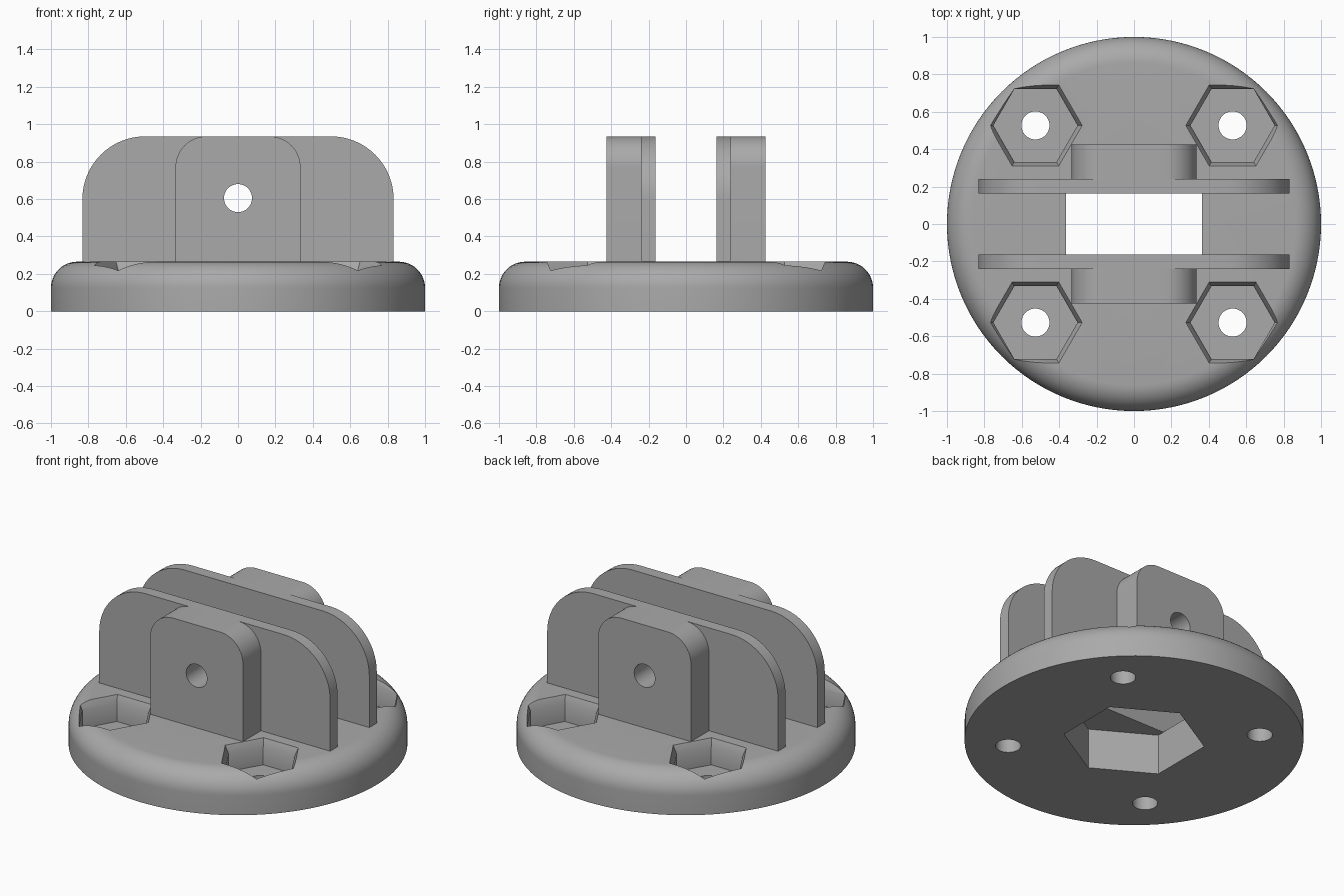
import bpy
import bmesh
import math
from mathutils import Matrix, Vector

cube = bpy.data.objects.get("Cube")
if cube:
    bpy.data.objects.remove(cube, do_unlink=True)

TOP = 0.265      # top of the round base
CREST = 0.935    # top of the upright plates

grey = bpy.data.materials.new("plain grey")
grey.use_nodes = True
grey.diffuse_color = (0.4, 0.4, 0.4, 1)
grey.node_tree.nodes["Principled BSDF"].inputs["Base Color"].default_value = (0.4, 0.4, 0.4, 1)


def make_object(name, bm):
    bmesh.ops.recalc_face_normals(bm, faces=bm.faces)
    mesh = bpy.data.meshes.new(name)
    bm.to_mesh(mesh)
    bm.free()
    mesh.materials.append(grey)
    obj = bpy.data.objects.new(name, mesh)
    bpy.context.collection.objects.link(obj)
    return obj


def loft(name, rings):
    """Closed solid through rings of equal point count."""
    bm = bmesh.new()
    loops = [[bm.verts.new(p) for p in ring] for ring in rings]
    n = len(loops[0])
    for a, b in zip(loops, loops[1:]):
        for i in range(n):
            j = (i + 1) % n
            bm.faces.new((a[i], a[j], b[j], b[i]))
    bm.faces.new(loops[0])
    bm.faces.new(loops[-1])
    return make_object(name, bm)


def ring(radius, z, sides, centre=(0, 0), turn=0.0):
    return [Vector((centre[0] + radius * math.cos(turn + math.tau * i / sides),
                    centre[1] + radius * math.sin(turn + math.tau * i / sides), z))
            for i in range(sides)]


def cut(obj, cutters):
    """Subtract the cutters for good, then discard them."""
    for c in cutters:
        mod = obj.modifiers.new("cut", "BOOLEAN")
        mod.operation = "DIFFERENCE"
        mod.solver = "EXACT"
        mod.object = c
    bpy.context.view_layer.update()
    graph = bpy.context.evaluated_depsgraph_get()
    mesh = bpy.data.meshes.new_from_object(obj.evaluated_get(graph))
    obj.modifiers.clear()
    obj.data = mesh
    for c in cutters:
        bpy.data.objects.remove(c, do_unlink=True)


def smooth(obj):
    bpy.ops.object.select_all(action="DESELECT")
    obj.select_set(True)
    bpy.context.view_layer.objects.active = obj
    bpy.ops.object.shade_smooth_by_angle(angle=math.radians(25))


def rounded_upright(name, half, radius, y0, y1):
    """Upright slab with two rounded top corners and a pin hole."""
    z0 = TOP - 0.002
    outline = [(half, z0)]
    for side, start in ((1, 0), (-1, 90)):
        for k in range(17):
            a = math.radians(start + 90 * k / 16)
            outline.append((side * (half - radius) + radius * math.cos(a),
                            CREST - radius + radius * math.sin(a)))
    outline.append((-half, z0))
    slab = loft(name, [[(x, y, z) for x, z in outline] for y in (y0, y1)])
    pin = loft("pin_cutter", [ring(0.075, z, 48) for z in (-1, 1)])
    pin.data.transform(Matrix.Translation((0, 0, 0.605)) @ Matrix.Rotation(math.pi / 2, 4, "X"))
    cut(slab, [pin])
    smooth(slab)


# Round base with a filleted upper rim
FILLET = 0.14
profile = [(1, 0)]
for k in range(13):
    a = math.pi / 2 * k / 12
    profile.append((1 - FILLET + FILLET * math.cos(a), TOP - FILLET + FILLET * math.sin(a)))
base = loft("round_base", [ring(r, z, 128) for r, z in profile])

# Central hexagonal opening
cutters = [loft("opening_cutter", [ring(0.42, z, 6, turn=math.pi / 6) for z in (-0.1, 0.5)])]

# Four nut pockets with flared mouths, each over a bolt hole
for sx in (-1, 1):
    for sy in (-1, 1):
        c = (0.527 * sx, 0.527 * sy)
        sections = ((0.225, 0.1), (0.225, 0.215), (0.25, TOP), (0.275, TOP + 0.05))
        cutters.append(loft("pocket_cutter", [ring(r, z, 6, c) for r, z in sections]))
        cutters.append(loft("bolt_cutter", [ring(0.075, z, 48, c) for z in (-0.1, 0.5)]))
cut(base, cutters)
smooth(base)

# Pair of wide plates, each backed by a narrower boss
for side, label in ((-1, "front"), (1, "back")):
    rounded_upright(label + "_plate", 0.832, 0.335, side * 0.163, side * 0.24)
    rounded_upright(label + "_boss", 0.334, 0.165, side * 0.24, side * 0.426)
